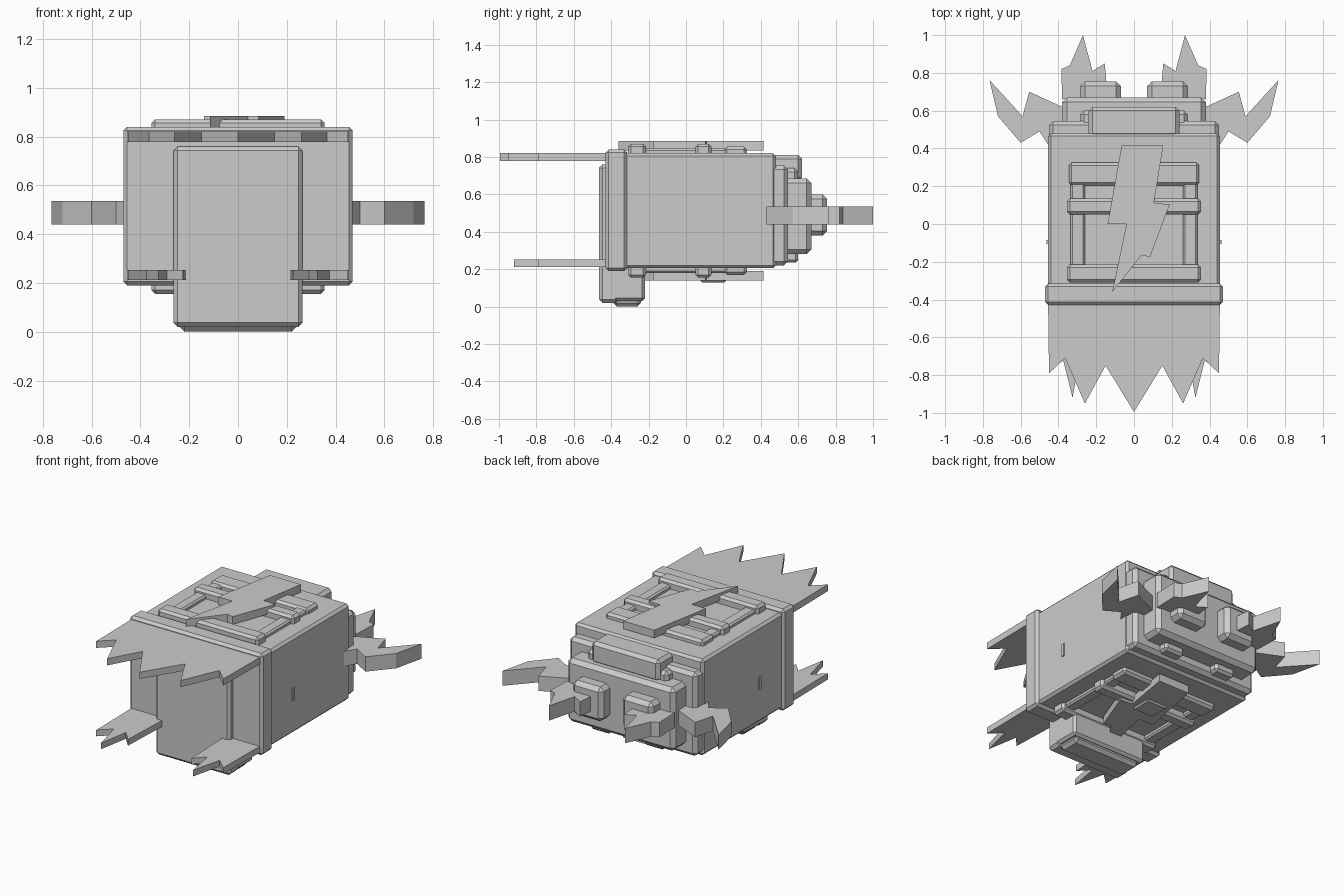
import bpy, bmesh

if "Cube" in bpy.data.objects:
    bpy.data.objects.remove(bpy.data.objects["Cube"])

grey = bpy.data.materials.new("mid grey")
grey.diffuse_color = (0.6, 0.6, 0.6, 1)
grey.use_nodes = True
grey.node_tree.nodes["Principled BSDF"].inputs["Base Color"].default_value = grey.diffuse_color
MID = 0.5125  # mid height of the main body


def finish(name, bm):
    bmesh.ops.recalc_face_normals(bm, faces=bm.faces)
    me = bpy.data.meshes.new(name)
    bm.to_mesh(me)
    bm.free()
    me.materials.append(grey)
    ob = bpy.data.objects.new(name, me)
    bpy.context.collection.objects.link(ob)
    return ob


def box(name, x, y, z, bevel=0.015):
    """Chamfered box from (min, max) pairs."""
    bm = bmesh.new()
    bmesh.ops.create_cube(bm, size=1)
    for v in bm.verts:
        for i, (a, b) in enumerate((x, y, z)):
            v.co[i] = a if v.co[i] < 0 else b
    if bevel:
        bmesh.ops.bevel(bm, geom=bm.edges[:], offset=bevel, segments=1,
                        affect='EDGES')
    return finish(name, bm)


def pair(name, x, y, z, bevel=0.015):
    box(name + "_right", x, y, z, bevel)
    box(name + "_left", (-x[1], -x[0]), y, z, bevel)


def plate(name, pts, z):
    """Flat outline extruded between two heights."""
    bm = bmesh.new()
    f = bm.faces.new([bm.verts.new((px, py, z[0])) for px, py in pts])
    r = bmesh.ops.extrude_face_region(bm, geom=[f])
    for v in r['geom']:
        if isinstance(v, bmesh.types.BMVert):
            v.co.z = z[1]
    return finish(name, bm)


def plate_pair(name, pts, z):
    plate(name + "_right", pts, z)
    plate(name + "_left", [(-px, py) for px, py in pts], z)


# Main body, collar and front panel
box("body", (-.455, .455), (-.33, .48), (.205, .82), .015)
box("collar", (-.47, .47), (-.43, -.315), (.19, .84), .016)
box("front_panel", (-.265, .265), (-.465, -.36), (.02, .76), .018)
box("front_foot", (-.265, .265), (-.40, -.22), (.03, .25), .015)
box("foot_sole", (-.24, .24), (-.39, -.24), (0, .06), .02)
pair("side_tab", (.44, .462), (-.105, -.085), (.42, .50), 0)

# Stepped rear
box("rear_step", (-.45, .45), (.44, .545), (.22, .755), .022)
box("rear_block", (-.38, .38), (.5, .67), (.28, .685), .025)
box("rear_top_ridge", (-.24, .24), (.46, .62), (.67, .81), .02)
box("rear_ridge_base", (-.285, .285), (.46, .60), (.65, .74), .02)
pair("rear_lower_lump", (.12, .26), (.52, .60), (.235, .31), .015)
pair("rear_boss", (.07, .285), (.64, .755), (.38, .60), .025)

# Frame and lightning bolt on the roof, repeated under the floor
bolt = [(-.065, .415), (.155, .415), (.105, .11), (.19, .105), (.085, -.175),
        (.04, -.165), (-.115, -.36), (-.04, 0), (-.14, 0)]
for side, s in (("roof", 1), ("floor", -1)):
    def zr(a, b):
        return tuple(sorted((MID + s * (a - MID), MID + s * (b - MID))))
    box(side + "_bar_front", (-.355, .355), (-.31, -.215), zr(.80, .87), .015)
    box(side + "_bar_middle", (-.355, .355), (.05, .135), zr(.80, .87), .015)
    box(side + "_bar_back", (-.345, .345), (.205, .325), zr(.80, .855), .015)
    pair(side + "_rail", (.26, .335), (-.24, .23), zr(.80, .845), .01)
    plate(side + "_bolt", bolt, zr(.835, .885))
box("floor_hub", (-.08, .08), (.07, .22), (.13, .2), .015)

# Jagged upper fringe
half = [(.455, -.40), (.45, -.79), (.365, -.71), (.26, -.95), (.15, -.75)]
fringe = half + [(0, -.995)] + [(-x, y) for x, y in reversed(half)]
plate("upper_fringe", fringe, (.777, .82))

# Lower claws
claw = [(.21, -.40), (.225, -.79), (.29, -.72), (.325, -.92), (.375, -.72),
        (.45, -.79), (.455, -.40)]
plate_pair("lower_claw", claw, (.212, .252))

# Jagged fins at the sides and back
side_fin = [(.765, .762), (.59, .57), (.555, .70), (.38, .62), (.38, .45),
            (.455, .42), (.50, .49), (.60, .43), (.72, .57)]
plate_pair("side_fin", side_fin, (.44, .535))
rear_fin = [(.27, 1.0), (.22, .81), (.155, .85), (.14, .68), (.38, .66),
            (.385, .82), (.34, .84)]
plate_pair("rear_fin", rear_fin, (.44, .535))
